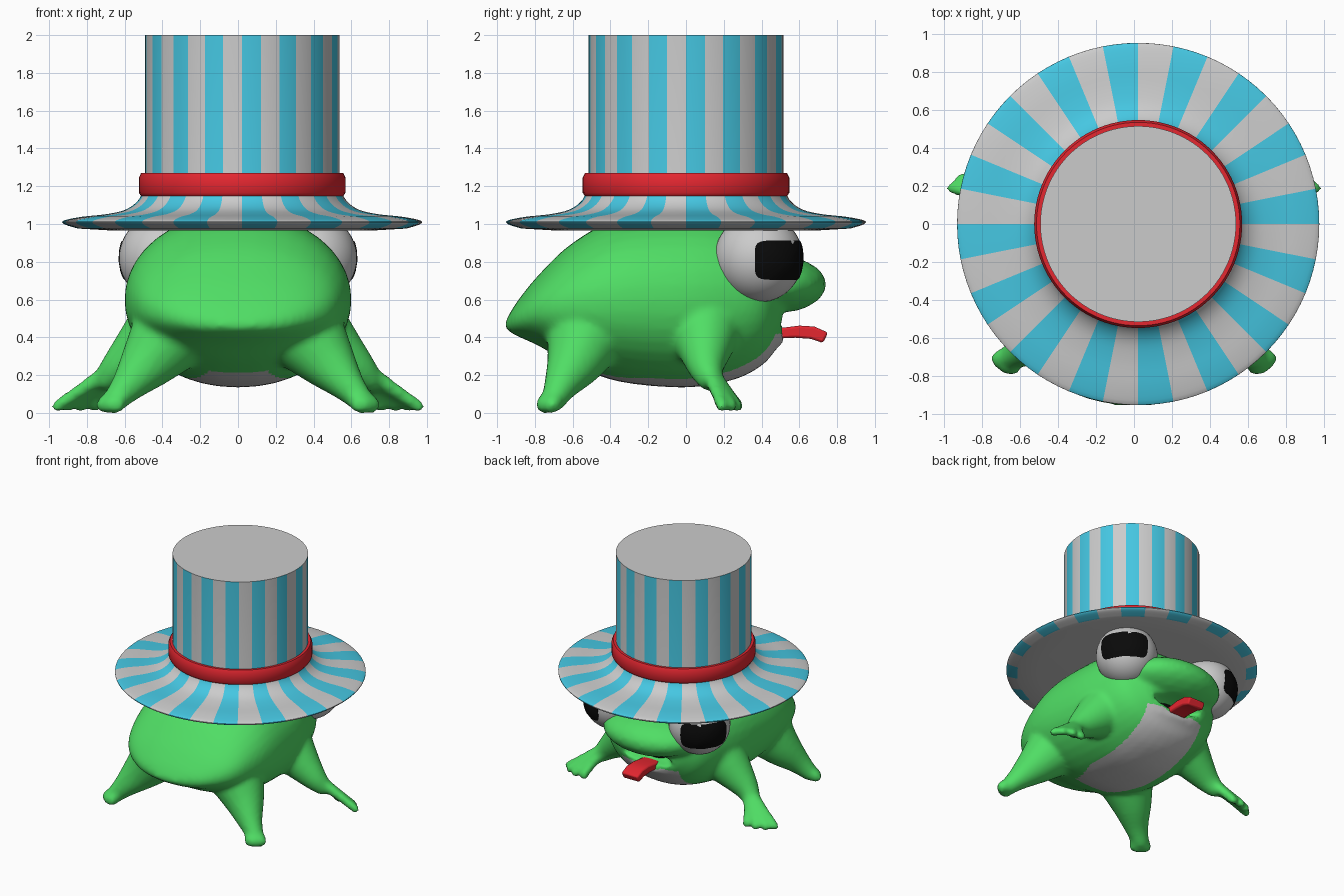
import bpy, bmesh, math
from mathutils import Vector, Matrix

if "Cube" in bpy.data.objects:
    bpy.data.objects.remove(bpy.data.objects["Cube"])


def material(name, color=None):
    m = bpy.data.materials.new(name)
    if color:
        m.diffuse_color = (*color, 1)
    return m


GREY = material("grey")
GREEN = material("green", (0.08, 0.73, 0.13))
CYAN = material("cyan", (0.06, 0.57, 0.76))
RED = material("red", (0.78, 0.02, 0.03))
BLACK = material("black", (0.003, 0.003, 0.003))


def add_object(name, bm, mats=(), angle=40):
    me = bpy.data.meshes.new(name)
    bmesh.ops.recalc_face_normals(bm, faces=bm.faces)
    bm.to_mesh(me)
    bm.free()
    for m in mats:
        me.materials.append(m)
    ob = bpy.data.objects.new(name, me)
    bpy.context.collection.objects.link(ob)
    smooth(ob, angle)
    return ob


def smooth(ob, angle):
    bpy.ops.object.select_all(action='DESELECT')
    ob.select_set(True)
    bpy.context.view_layer.objects.active = ob
    bpy.ops.object.shade_smooth_by_angle(angle=math.radians(angle))


def catmull(pts, steps):
    """Smooth curve through tuples of any length."""
    pts = [Vector(p) for p in pts]
    out = []
    for i in range(len(pts) - 1):
        a, b, c, d = pts[max(i - 1, 0)], pts[i], pts[i + 1], pts[min(i + 2, len(pts) - 1)]
        for k in range(steps):
            t = k / steps
            out.append(b + (c - a) * (t / 2) + (a * 2 - b * 5 + c * 4 - d) * (t * t / 2)
                       + (b * 3 - a - c * 3 + d) * (t ** 3 / 2))
    return out + [pts[-1]]


def superellipse(a, n):
    c, s = math.cos(a), math.sin(a)
    return (math.copysign(abs(c) ** (2 / n), c), math.copysign(abs(s) ** (2 / n), s))


def bridge(bm, rings):
    n = len(rings[0])
    for r0, r1 in zip(rings, rings[1:]):
        for i in range(n):
            bm.faces.new((r0[i], r0[(i + 1) % n], r1[(i + 1) % n], r1[i]))


def lathe(bm, profile, segs, closed=False):
    """Revolve (radius, z) points around the hat axis."""
    rings = [[bm.verts.new((0.022 + r * math.cos(2 * math.pi * i / segs),
                            r * math.sin(2 * math.pi * i / segs), z)) for i in range(segs)]
             for r, z in profile]
    bridge(bm, rings + rings[:1] if closed else rings)
    if not closed:
        bm.faces.new(rings[0])
        bm.faces.new(rings[-1])


# striped hat: underside, brim, flare, crown, flat top
SEGS = 96
flare = [tuple(p) for p in catmull([(0.87, 0.976), (0.94, 0.998), (0.945, 1.018), (0.85, 1.038),
                                   (0.72, 1.052), (0.62, 1.075), (0.555, 1.12), (0.525, 1.18),
                                   (0.515, 1.25)], 4)]
bm = bmesh.new()
lathe(bm, [(0.70, 0.966)] + flare + [(0.515, 2.0)], SEGS)
for f in bm.faces:
    c = f.calc_center_median()
    a = math.atan2(c.y, c.x - 0.022) % (2 * math.pi)
    striped = len(f.verts) == 4 and c.z > 0.976
    f.material_index = 1 if striped and int(a / (2 * math.pi) * 32) % 2 == 0 else 0
add_object("hat", bm, (GREY, CYAN))

# hat band
bm = bmesh.new()
lathe(bm, [(0.50, 1.14), (0.53, 1.14), (0.547, 1.165), (0.547, 1.245), (0.535, 1.27), (0.50, 1.27)],
      SEGS, closed=True)
add_object("hat_band", bm, (RED,), 60)

# body sections: y, half width, bottom, top
bm = bmesh.new()
sections = catmull([(-0.955, 0.10, 0.445, 0.485), (-0.90, 0.30, 0.41, 0.58), (-0.78, 0.47, 0.355, 0.73),
                    (-0.60, 0.56, 0.255, 0.90), (-0.35, 0.60, 0.165, 1.03), (0.0, 0.58, 0.135, 1.06),
                    (0.25, 0.52, 0.175, 1.03), (0.40, 0.45, 0.25, 0.95), (0.48, 0.34, 0.34, 0.84),
                    (0.51, 0.26, 0.38, 0.74)], 5)
rings = []
for y, w, lo, hi in sections:
    ring = []
    for i in range(40):
        u, v = superellipse(2 * math.pi * i / 40, 2.1)
        ring.append(bm.verts.new((w * u, y, (lo + hi) / 2 + v * (hi - lo) / 2)))
    rings.append(ring)
bridge(bm, rings)
bm.faces.new(rings[0])
bm.faces.new(rings[-1])


def ball(bm, center, radii):
    bmesh.ops.create_icosphere(bm, subdivisions=3, radius=1,
                               matrix=Matrix.Translation(center) @ Matrix.Diagonal((*radii, 1)))


def limb(pts, sx):
    """Tapered limb through (x, y, z, radius) points."""
    for x, y, z, r in catmull(pts, 9):
        ball(bm, (sx * x, y, z), (r, r, r))


# snout and lower lip
ball(bm, (0, 0.42, 0.68), (0.42, 0.325, 0.165))
ball(bm, (0, 0.38, 0.39), (0.30, 0.14, 0.06))

# legs: stubby hind feet, long-toed front feet
for sx in (1, -1):
    limb([(0.34, -0.52, 0.44, 0.22), (0.46, -0.58, 0.29, 0.155), (0.57, -0.655, 0.16, 0.095),
          (0.65, -0.70, 0.07, 0.065)], sx)
    for tx, ty in ((0.645, -0.75), (0.675, -0.74), (0.705, -0.71)):
        limb([(0.60, -0.67, 0.12, 0.06), (tx, ty, 0.045, 0.048)], sx)
    limb([(0.38, 0.10, 0.46, 0.20), (0.52, 0.10, 0.34, 0.14), (0.63, 0.105, 0.245, 0.095),
          (0.69, 0.125, 0.185, 0.07)], sx)
    for tx, ty in ((0.755, 0.275), (0.835, 0.27), (0.905, 0.24), (0.955, 0.19)):
        limb([(0.65, 0.11, 0.235, 0.055), (0.68 + (tx - 0.68) * 0.5, (ty + 0.12) / 2, 0.13, 0.038),
              (tx, ty, 0.036, 0.034)], sx)
body = add_object("body", bm)

# mouth hollow cutter
bm = bmesh.new()
ball(bm, (0, 0.58, 0.485), (0.25, 0.19, 0.055))
cutter = add_object("mouth_cutter", bm)
cutter.hide_render = True

# fuse everything into one smooth skin
for step in range(2):
    rm = body.modifiers.new("fuse", 'REMESH')
    rm.mode = 'VOXEL'
    rm.voxel_size = 0.017
    if step == 0:
        cut = body.modifiers.new("mouth", 'BOOLEAN')
        cut.operation = 'DIFFERENCE'
        cut.object = cutter
sm = body.modifiers.new("soften", 'SMOOTH')
sm.factor = 0.5
sm.iterations = 6
skin = bpy.data.meshes.new_from_object(body.evaluated_get(bpy.context.evaluated_depsgraph_get()))
body.modifiers.clear()
body.data = skin
bpy.data.objects.remove(cutter)
skin.materials.clear()
skin.materials.append(GREEN)
skin.materials.append(GREY)
low = min(v.co.z for v in skin.vertices)
for v in skin.vertices:
    v.co.z -= low * max(0, 1 - v.co.z / 0.3)
skin.update()

# pale belly
for p in skin.polygons:
    c = p.center
    half = 0.26 if c.y > -0.2 else 0.26 - (-0.2 - c.y) * 0.35
    pale = abs(c.x) < half and c.y > -0.5 and c.z < 0.42 and p.normal.z < 0
    p.material_index = 1 if pale else 0
smooth(body, 60)

# eyes and pupils
for sx, side in ((1, "right"), (-1, "left")):
    center = Vector((sx * 0.395, 0.385, 0.82))
    bm = bmesh.new()
    bmesh.ops.create_uvsphere(bm, u_segments=40, v_segments=24, radius=0.235,
                              matrix=Matrix.Translation(center))
    add_object("eye_" + side, bm)
    bm = bmesh.new()
    rings = []
    for rad, size in ((0.225, 1), (0.239, 1), (0.239, 0.75), (0.239, 0.5), (0.239, 0.25), (0.239, 0.05)):
        ring = []
        for i in range(48):
            u, v = superellipse(2 * math.pi * i / 48, 6)
            az = math.radians(44 + 49 * u * size)
            el = math.radians(-3 + 26 * v * size)
            d = Vector((sx * math.cos(el) * math.cos(az), math.cos(el) * math.sin(az), math.sin(el)))
            ring.append(bm.verts.new(center + d * rad))
        rings.append(ring)
    bridge(bm, rings)
    bm.faces.new(rings[-1])
    bm.faces.new(rings[0])
    add_object("pupil_" + side, bm, (BLACK,))

# dark back of the mouth
bm = bmesh.new()
ball(bm, (0, 0.40, 0.485), (0.13, 0.05, 0.04))
add_object("mouth", bm, (BLACK,))

# tongue: side profile extruded across
bm = bmesh.new()
profile = [(0.40, 0.44), (0.52, 0.452), (0.60, 0.462), (0.68, 0.457), (0.752, 0.425),
           (0.725, 0.370), (0.66, 0.392), (0.58, 0.398), (0.40, 0.39)]
face = bm.faces.new([bm.verts.new((-0.075, y, z)) for y, z in profile])
ext = bmesh.ops.extrude_face_region(bm, geom=[face])
bmesh.ops.translate(bm, vec=(0.15, 0, 0), verts=[v for v in ext["geom"] if isinstance(v, bmesh.types.BMVert)])
tongue = add_object("tongue", bm, (RED,))
bv = tongue.modifiers.new("round", 'BEVEL')
bv.width = 0.012
bv.segments = 2

for m in bpy.data.materials:
    if m.users and not m.is_grease_pencil:
        m.use_nodes = True
        m.node_tree.nodes["Principled BSDF"].inputs["Base Color"].default_value = m.diffuse_color
